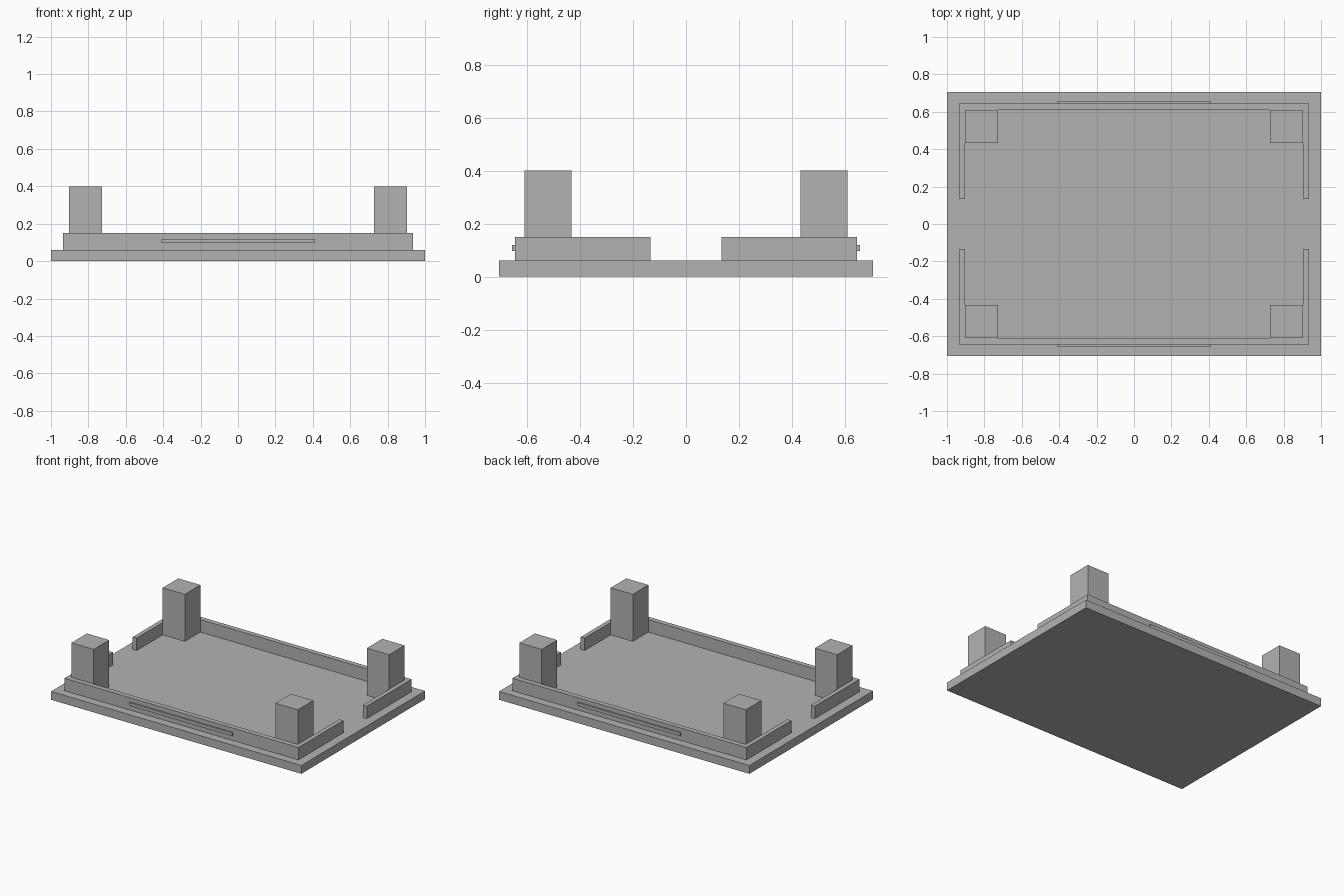
import bpy
import bmesh

cube = bpy.data.objects.get("Cube")
if cube:
    bpy.data.objects.remove(cube, do_unlink=True)

# Single matte grey
grey = bpy.data.materials.new("plain_grey")
grey.use_nodes = True
colour = (0.45, 0.45, 0.45, 1)
grey.diffuse_color = colour
grey.node_tree.nodes["Principled BSDF"].inputs["Base Color"].default_value = colour


def prism(name, outline, bottom, top):
    """Extrude a flat outline from bottom to top."""
    bm = bmesh.new()
    face = bm.faces.new([bm.verts.new((x, y, bottom)) for x, y in outline])
    moved = bmesh.ops.extrude_face_region(bm, geom=[face])["geom"]
    bmesh.ops.translate(bm, vec=(0, 0, top - bottom),
                        verts=[v for v in moved if isinstance(v, bmesh.types.BMVert)])
    bmesh.ops.recalc_face_normals(bm, faces=bm.faces)
    mesh = bpy.data.meshes.new(name)
    bm.to_mesh(mesh)
    bm.free()
    mesh.materials.append(grey)
    obj = bpy.data.objects.new(name, mesh)
    bpy.context.collection.objects.link(obj)
    return obj


def box(name, x0, x1, y0, y1, z0, z1):
    return prism(name, [(x0, y0), (x1, y0), (x1, y1), (x0, y1)], z0, z1)


FLOOR, RIM, POST = 0.06, 0.15, 0.40
OUT_X, OUT_Y = 0.935, 0.645     # outer faces of the rim wall
IN_X, IN_Y = 0.904, 0.609       # inner faces of the rim wall
GAP, POST_W = 0.134, 0.177      # half of the side opening, post width

# Base slab
box("base_slab", -1, 1, -0.705, 0.705, 0, FLOOR)

for side, s in (("front", -1), ("back", 1)):
    # U-shaped rim wall, open at the middle of each side
    outline = [(-OUT_X, GAP), (-OUT_X, OUT_Y), (OUT_X, OUT_Y), (OUT_X, GAP),
               (IN_X, GAP), (IN_X, IN_Y), (-IN_X, IN_Y), (-IN_X, GAP)]
    prism(side + "_rim_wall", [(x, s * y) for x, y in outline], FLOOR, RIM)

    # Thin raised strip on the outside of the wall
    box(side + "_strip", -0.41, 0.41, s * OUT_Y, s * 0.656, 0.096, 0.119)

    # Corner posts standing inside the wall
    for hand, h in (("right", -1), ("left", 1)):
        box(f"{side}_{hand}_post", h * (IN_X - POST_W), h * IN_X,
            s * (IN_Y - POST_W), s * IN_Y, FLOOR, POST)
